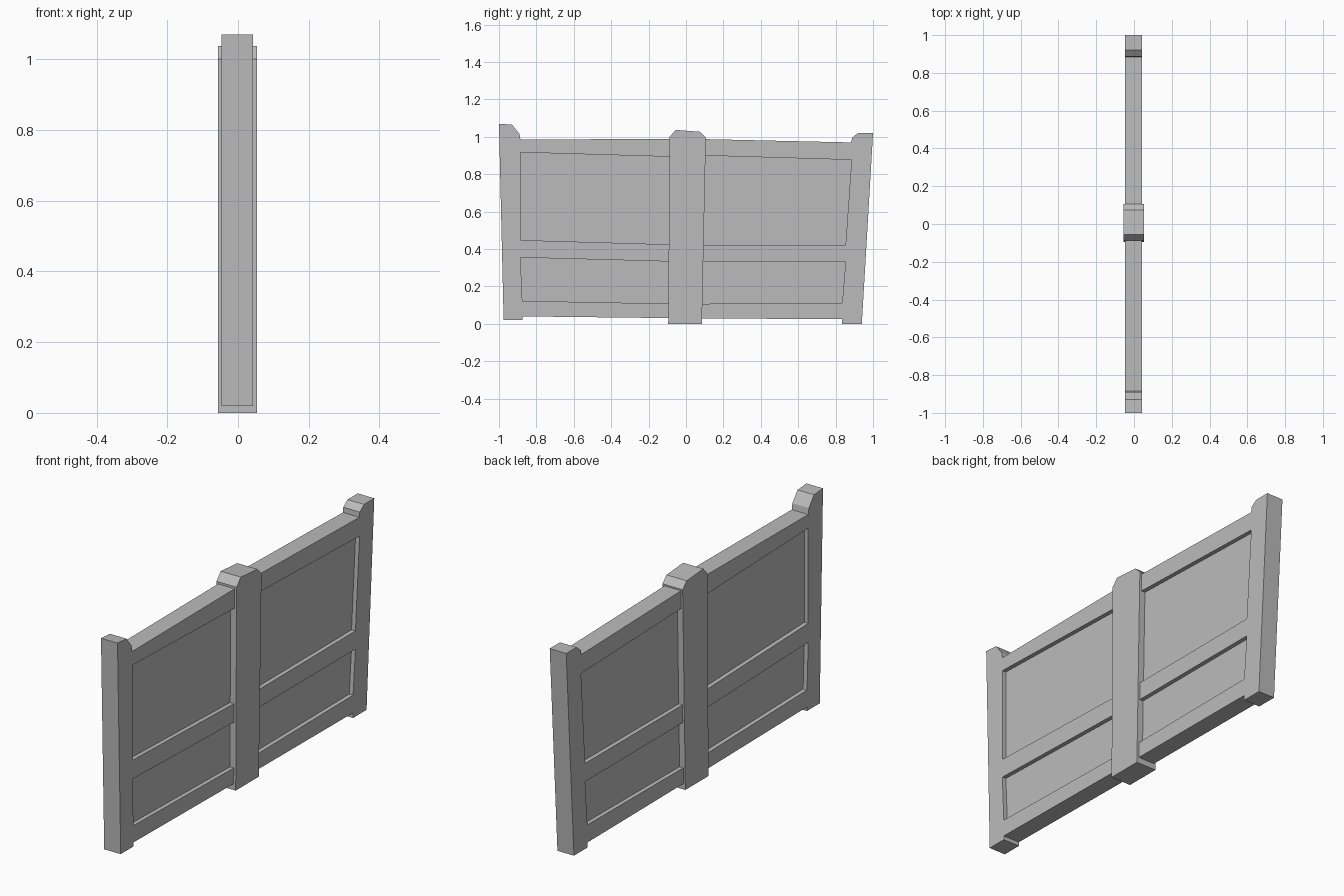
import bpy
from mathutils import Matrix

cube = bpy.data.objects.get("Cube")
if cube:
    bpy.data.objects.remove(cube, do_unlink=True)

GREY = (0.5, 0.5, 0.5, 1.0)
mat = bpy.data.materials.new("plain grey")
mat.use_nodes = True
mat.diffuse_color = GREY
mat.node_tree.nodes["Principled BSDF"].inputs["Base Color"].default_value = GREY


def slab(name, x0, x1, outline, holes=()):
    """Extrude a (y, z) outline with optional openings from x0 to x1."""
    curve = bpy.data.curves.new(name, "CURVE")
    curve.dimensions = "2D"
    curve.fill_mode = "BOTH"
    curve.extrude = (x1 - x0) / 2
    for loop in (outline, *holes):
        spline = curve.splines.new("POLY")
        spline.points.add(len(loop) - 1)
        for point, (y, z) in zip(spline.points, loop):
            point.co = (y, z, 0, 1)
        spline.use_cyclic_u = True
    temp = bpy.data.objects.new(name + " profile", curve)
    bpy.context.collection.objects.link(temp)
    bpy.context.view_layer.update()
    graph = bpy.context.evaluated_depsgraph_get()
    mesh = bpy.data.meshes.new_from_object(temp.evaluated_get(graph))
    bpy.data.objects.remove(temp, do_unlink=True)
    # Stand the profile up: its plane becomes y-z, its depth becomes x
    mesh.transform(Matrix(((0, 0, 1, (x0 + x1) / 2),
                           (1, 0, 0, 0), (0, 1, 0, 0), (0, 0, 0, 1))))
    mesh.materials.clear()
    mesh.materials.append(mat)
    mesh.shade_flat()
    obj = bpy.data.objects.new(name, mesh)
    bpy.context.collection.objects.link(obj)
    return obj


# Outer frame: two leaning end posts joined by rails
frame_outline = [
    (-0.975, 0.02), (-0.875, 0.02), (-0.875, 0.04), (0, 0.03), (0.835, 0.025),
    (0.835, 0), (0.94, 0), (1, 1.02), (0.92, 1.02), (0.887, 0.995),
    (0.885, 0.97), (0, 0.99), (-0.885, 0.985), (-0.89, 1.015),
    (-0.93, 1.065), (-1, 1.07),
]
# Openings end under the centre post
openings = [
    [(-0.885, 0.917), (-0.03, 0.892), (-0.03, 0.423), (-0.885, 0.448)],
    [(-0.885, 0.355), (-0.03, 0.332), (-0.03, 0.107), (-0.875, 0.123)],
    [(0.03, 0.902), (0.885, 0.877), (0.853, 0.422), (0.03, 0.42)],
    [(0.03, 0.332), (0.853, 0.332), (0.835, 0.112), (0.03, 0.107)],
]
slab("frame", -0.047, 0.043, frame_outline, openings)

# Recessed infill panel seen on both sides
slab("infill_panel", -0.026, 0.022,
     [(-0.92, 0.08), (0.88, 0.08), (0.92, 0.93), (-0.92, 0.95)])

# Thicker centre post with a chamfered top
slab("centre_post", -0.056, 0.054,
     [(-0.095, 0), (0.085, 0), (0.106, 0.995), (0.075, 1.027),
      (-0.055, 1.037), (-0.088, 1.0)])
